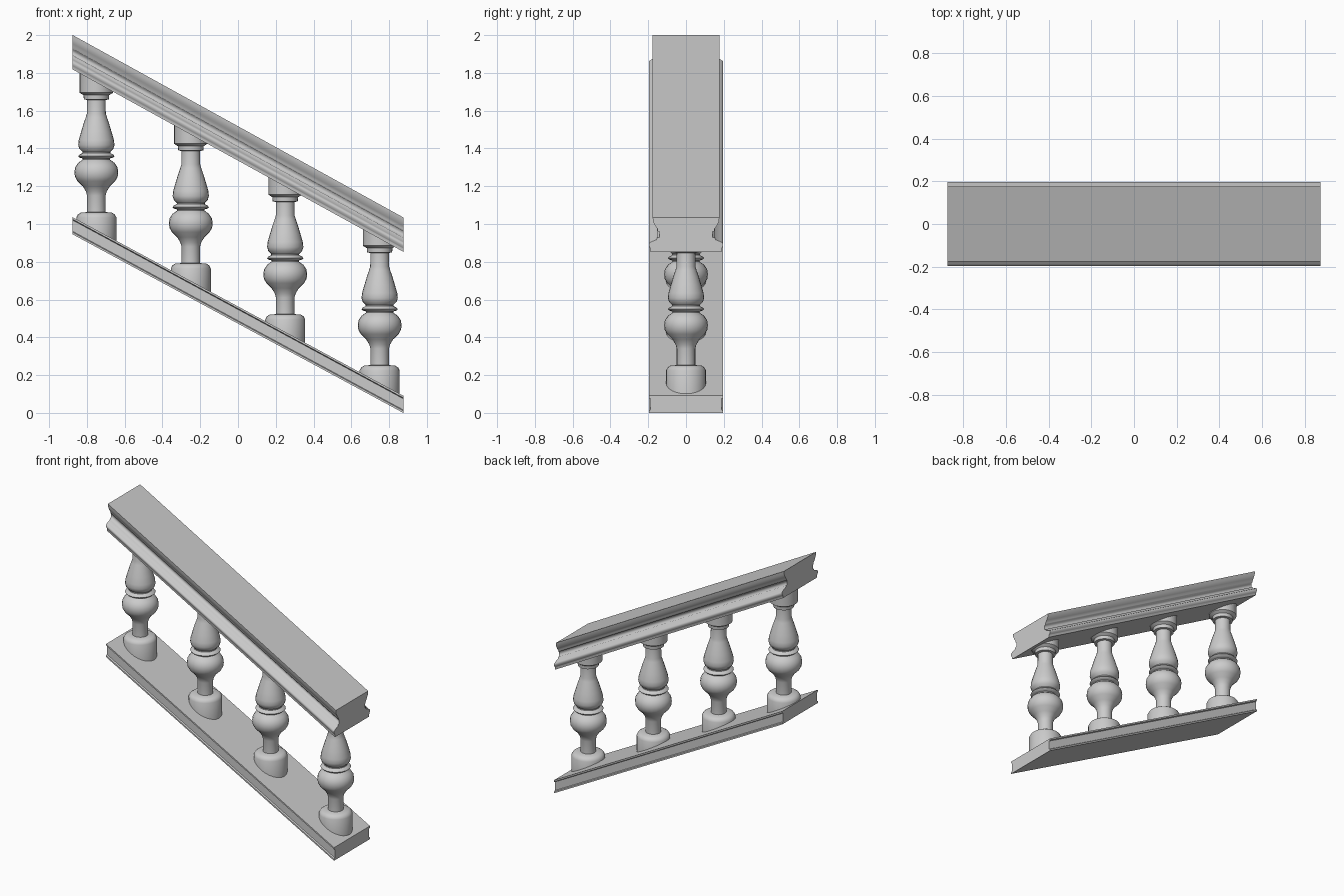
import bpy, bmesh, math

if "Cube" in bpy.data.objects:
    bpy.data.objects.remove(bpy.data.objects["Cube"])

HALF = 0.875          # half length of the flight
PITCH = 0.54          # fall per unit of x


def sloped_rail(name, section, z_left, z_right, flat_strips=()):
    """Mirror a half section (y, dz from top to bottom) and sweep it down the slope."""
    loop = section + [(-y, z) for y, z in reversed(section)]
    bm = bmesh.new()
    a = [bm.verts.new((-HALF, y, z_left + z)) for y, z in loop]
    b = [bm.verts.new((HALF, y, z_right + z)) for y, z in loop]
    n = len(loop)
    for i in range(n):
        j = (i + 1) % n
        face = bm.faces.new((a[i], a[j], b[j], b[i]))
        face.smooth = i not in flat_strips
    bm.faces.new(a)
    bm.faces.new(list(reversed(b)))
    bmesh.ops.recalc_face_normals(bm, faces=bm.faces)
    # keep crisp moulding edges, but blend the top into its rounded sides
    for e in bm.edges:
        if len(e.link_faces) == 2 and e.calc_face_angle(0) > math.radians(85):
            e.smooth = False
    mesh = bpy.data.meshes.new(name)
    bm.to_mesh(mesh)
    bm.free()
    ob = bpy.data.objects.new(name, mesh)
    bpy.context.collection.objects.link(ob)
    return ob


def baluster(name, x, z, profile, segments=24):
    """Lathe a turned post; its first and last rings follow the slope."""
    bm = bmesh.new()
    rings = []
    for k, (r, h) in enumerate(profile):
        shear = PITCH if k in (0, len(profile) - 1) else 0
        ring = []
        for s in range(segments):
            t = math.tau * s / segments
            px, py = r * math.cos(t), r * math.sin(t)
            ring.append(bm.verts.new((px, py, h - shear * px)))
        rings.append(ring)
    for lo, hi in zip(rings, rings[1:]):
        for s in range(segments):
            t = (s + 1) % segments
            bm.faces.new((lo[s], lo[t], hi[t], hi[s]))
    bm.faces.new(list(reversed(rings[0])))
    bm.faces.new(rings[-1])
    mesh = bpy.data.meshes.new(name)
    bm.to_mesh(mesh)
    bm.free()
    ob = bpy.data.objects.new(name, mesh)
    ob.location = (x, 0, z)
    bpy.context.collection.objects.link(ob)
    bpy.ops.object.select_all(action='DESELECT')
    ob.select_set(True)
    bpy.context.view_layer.objects.active = ob
    bpy.ops.object.shade_smooth_by_angle(angle=math.radians(40))
    return ob


# moulded handrail
handrail = [(0.177, 0), (0.174, -0.022), (0.163, -0.045), (0.15, -0.063),
            (0.15, -0.073), (0.14, -0.075), (0.14, -0.105), (0.153, -0.107),
            (0.156, -0.118), (0.185, -0.13), (0.196, -0.138), (0.197, -0.15),
            (0.19, -0.162), (0.187, -0.166), (0.187, -0.182)]
m = len(handrail)
sloped_rail("handrail", handrail, 2.0, 1.035, flat_strips=(m - 1,))

# bottom rail with thin lips around a recessed side band
base = [(0.197, 0.091), (0.197, 0.08), (0.188, 0.075),
        (0.188, 0.016), (0.197, 0.011), (0.197, 0)]
sloped_rail("bottom_rail", base, 2 * HALF * PITCH, 0.0, flat_strips=range(12))

# turned balusters (radius, height from the top of the round foot)
turning = [(0.106, -0.12), (0.106, -0.025), (0.098, -0.01), (0.083, 0),
           (0.049, 0.003), (0.049, 0.09), (0.055, 0.112), (0.072, 0.14),
           (0.1, 0.167), (0.113, 0.19), (0.116, 0.215), (0.112, 0.24),
           (0.096, 0.264), (0.072, 0.281), (0.072, 0.287), (0.09, 0.292),
           (0.096, 0.299), (0.09, 0.307), (0.074, 0.315), (0.074, 0.322),
           (0.09, 0.338), (0.096, 0.358), (0.093, 0.385), (0.08, 0.43),
           (0.068, 0.47), (0.056, 0.505), (0.05, 0.525), (0.049, 0.597),
           (0.066, 0.599), (0.068, 0.622), (0.089, 0.635), (0.089, 0.70)]
for i in range(4):
    x = -0.75 + 0.5 * i
    baluster(f"baluster_{i + 1}", x, 0.25 + PITCH * (0.75 - x), turning)
